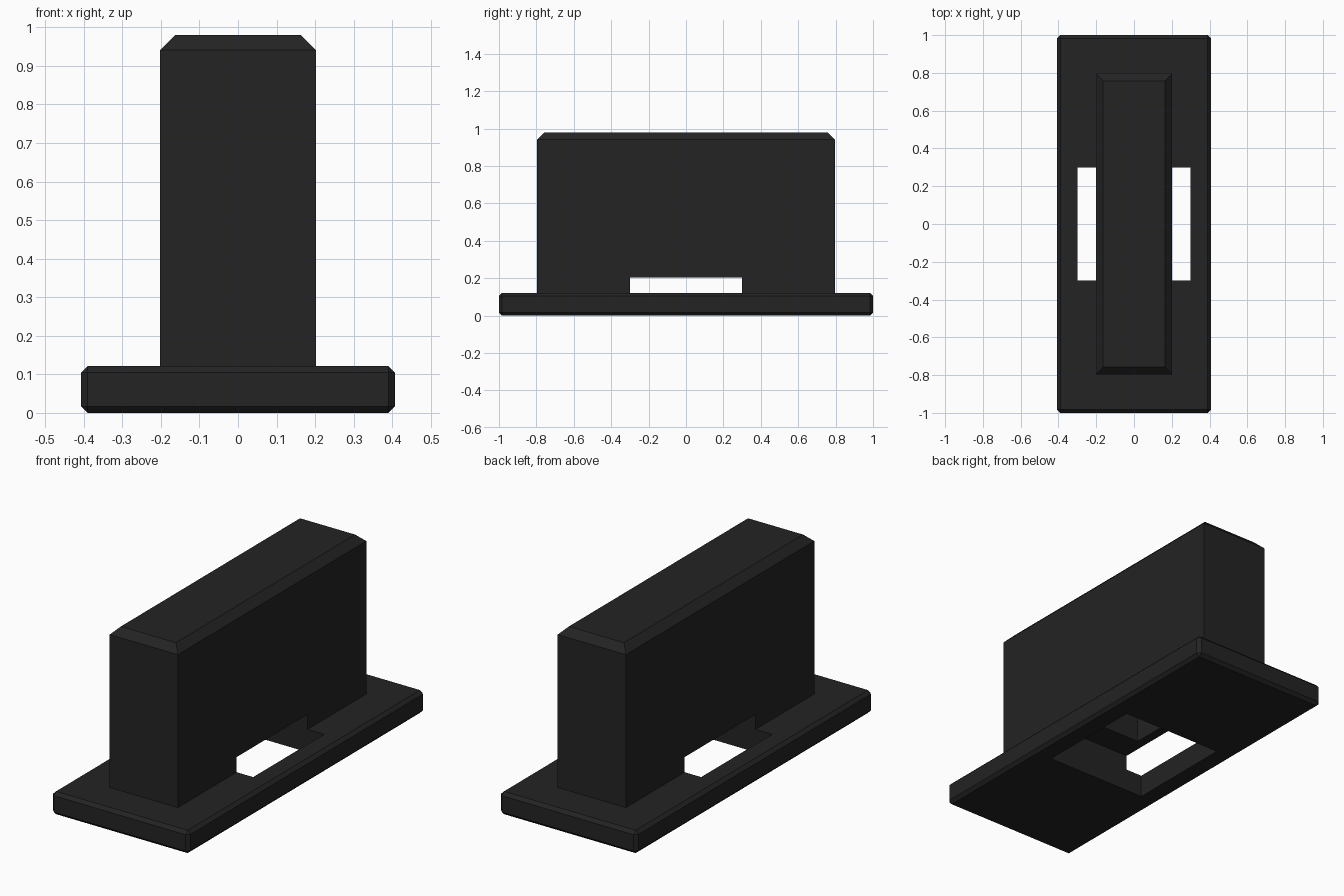
import bpy
import bmesh
from mathutils import Vector

if "Cube" in bpy.data.objects:
    bpy.data.objects.remove(bpy.data.objects["Cube"])

BASE_TOP = 0.122

black = bpy.data.materials.new("matte_black")
black.diffuse_color = (0.017, 0.017, 0.017, 1)
black.use_nodes = True
black.node_tree.nodes["Principled BSDF"].inputs["Base Color"].default_value = black.diffuse_color


def box(name, lo, hi, bevel=0.0, top_only=False):
    """Box between two corners, optionally chamfered on all or top edges."""
    lo, hi = Vector(lo), Vector(hi)
    bm = bmesh.new()
    bmesh.ops.create_cube(bm, size=1)
    for v in bm.verts:
        v.co = Vector(h if c > 0 else l for c, l, h in zip(v.co, lo, hi))
    if bevel:
        edges = [e for e in bm.edges
                 if not top_only or all(v.co.z > hi.z - 1e-4 for v in e.verts)]
        bmesh.ops.bevel(bm, geom=edges, offset=bevel, segments=1,
                        profile=0.5, affect='EDGES')
    bmesh.ops.recalc_face_normals(bm, faces=bm.faces)
    mesh = bpy.data.meshes.new(name)
    bm.to_mesh(mesh)
    bm.free()
    mesh.materials.append(black)
    obj = bpy.data.objects.new(name, mesh)
    bpy.context.collection.objects.link(obj)
    return obj


def cut(obj, cutter):
    """Subtract a hidden cutter from an object."""
    mod = obj.modifiers.new(cutter.name, 'BOOLEAN')
    mod.operation = 'DIFFERENCE'
    mod.solver = 'EXACT'
    mod.object = cutter
    cutter.hide_render = True
    cutter.hide_viewport = True
    cutter.display_type = 'WIRE'


# Flange plate with a square opening in the middle
base = box("base_plate", (-0.407, -1, 0), (0.407, 1, BASE_TOP), 0.017)
cut(base, box("base_opening_cutter", (-0.3, -0.3, -0.1), (0.3, 0.3, 0.3)))

# Tall block with chamfered top edges
block = box("upright_block", (-0.202, -0.797, BASE_TOP), (0.202, 0.797, 0.98),
            0.039, top_only=True)

# Slot across the foot of the block, and the pocket above it
cut(block, box("slot_cutter", (-0.5, -0.3, 0.0), (0.5, 0.3, 0.203)))
cut(block, box("pocket_cutter", (-0.15, -0.15, 0.1), (0.15, 0.15, 0.6)))
